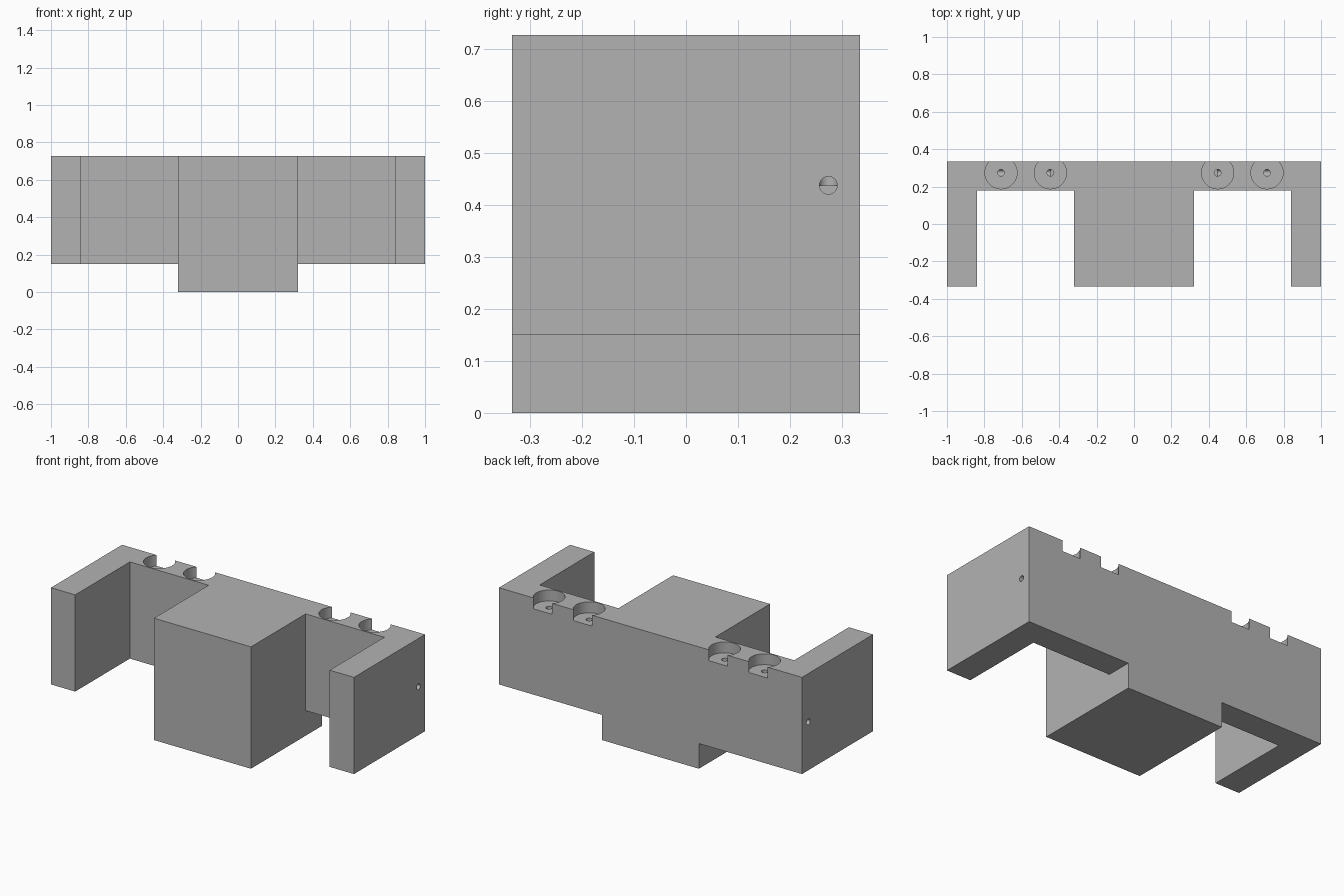
import bpy, bmesh, math
from mathutils import Matrix

if "Cube" in bpy.data.objects:
    bpy.data.objects.remove(bpy.data.objects["Cube"])

TOP, ARM_BOTTOM = 0.727, 0.15
BACK, BAR_FRONT = 0.335, 0.18
CORE_X, ARM_X = 0.32, 0.84
HOLE_Y, CHANNEL_Z = 0.274, 0.438
POCKET_XS = (-0.711, -0.447, 0.447, 0.711)

grey = bpy.data.materials.new("plain grey")
grey.diffuse_color = (0.45, 0.45, 0.45, 1)
grey.use_nodes = True
grey.node_tree.nodes["Principled BSDF"].inputs["Base Color"].default_value = grey.diffuse_color


def make_object(name, bm):
    bmesh.ops.recalc_face_normals(bm, faces=bm.faces)
    mesh = bpy.data.meshes.new(name)
    bm.to_mesh(mesh)
    bm.free()
    mesh.materials.append(grey)
    obj = bpy.data.objects.new(name, mesh)
    bpy.context.collection.objects.link(obj)
    return obj


def extrude_down(bm, faces, depth):
    geom = bmesh.ops.extrude_face_region(bm, geom=faces)["geom"]
    verts = [g for g in geom if isinstance(g, bmesh.types.BMVert)]
    bmesh.ops.translate(bm, verts=verts, vec=(0, 0, -depth))
    return [g for g in geom if isinstance(g, bmesh.types.BMFace)]


# Bracket body: centre block with an L-shaped wing on each side
bm = bmesh.new()
wing = [(CORE_X, BAR_FRONT), (ARM_X, BAR_FRONT), (ARM_X, -BACK),
        (1, -BACK), (1, BACK), (CORE_X, BACK)]
core = [(-CORE_X, -BACK), (CORE_X, -BACK), (CORE_X, BAR_FRONT),
        (CORE_X, BACK), (-CORE_X, BACK), (-CORE_X, BAR_FRONT)]
for outline in (wing, [(-x, y) for x, y in reversed(wing)], core):
    bm.faces.new([bm.verts.new((x, y, TOP)) for x, y in outline])
bmesh.ops.remove_doubles(bm, verts=bm.verts, dist=1e-5)
# keep the top faces while extruding so that the body stays closed
top_copy = bmesh.ops.duplicate(bm, geom=bm.faces[:])["geom"]
lower = extrude_down(bm, [f for f in top_copy if isinstance(f, bmesh.types.BMFace)],
                     TOP - ARM_BOTTOM)
middle = [f for f in lower if abs(f.calc_center_median().x) < 0.1]
extrude_down(bm, middle, ARM_BOTTOM)
bmesh.ops.remove_doubles(bm, verts=bm.verts, dist=1e-5)
bmesh.ops.dissolve_limit(bm, angle_limit=0.01, verts=bm.verts, edges=bm.edges)
body = make_object("bracket_body", bm)


def cylinder(bm, radius, length, matrix, sides):
    return bmesh.ops.create_cone(bm, cap_ends=True, segments=sides, radius1=radius,
                                 radius2=radius, depth=length, matrix=matrix)["verts"]


# Cutters: round pockets, screw bores below them, channels from the sides
pockets, bores, channels = bmesh.new(), bmesh.new(), bmesh.new()
floor = TOP - 0.065
for x in POCKET_XS:
    cylinder(pockets, 0.086, 0.2, Matrix.Translation((x, HOLE_Y, floor + 0.1)), 48)
    length = floor + 0.02 - CHANNEL_Z
    cylinder(bores, 0.018, length,
             Matrix.Translation((x, HOLE_Y, CHANNEL_Z + length / 2)), 24)
for side in (-1, 1):
    length = 1.05 - 0.447
    place = Matrix.Translation((side * (0.447 + length / 2), HOLE_Y, CHANNEL_Z))
    cylinder(channels, 0.017, length, place @ Matrix.Rotation(math.pi / 2, 4, "Y"), 24)

cutters = []
for name, cut_bm in (("pocket_cutter", pockets), ("bore_cutter", bores),
                     ("channel_cutter", channels)):
    cutter = make_object(name, cut_bm)
    cutter.hide_render = True
    cutters.append(cutter)
    mod = body.modifiers.new(name, "BOOLEAN")
    mod.operation, mod.solver, mod.object = "DIFFERENCE", "EXACT", cutter

# Bake the cuts and drop the cutters
graph = bpy.context.evaluated_depsgraph_get()
finished = bpy.data.meshes.new_from_object(body.evaluated_get(graph))
body.modifiers.clear()
body.data = finished
for cutter in cutters:
    bpy.data.objects.remove(cutter)

# Smooth hole walls, sharp block edges
bpy.context.view_layer.objects.active = body
body.select_set(True)
bpy.ops.object.shade_smooth_by_angle(angle=math.radians(30))
